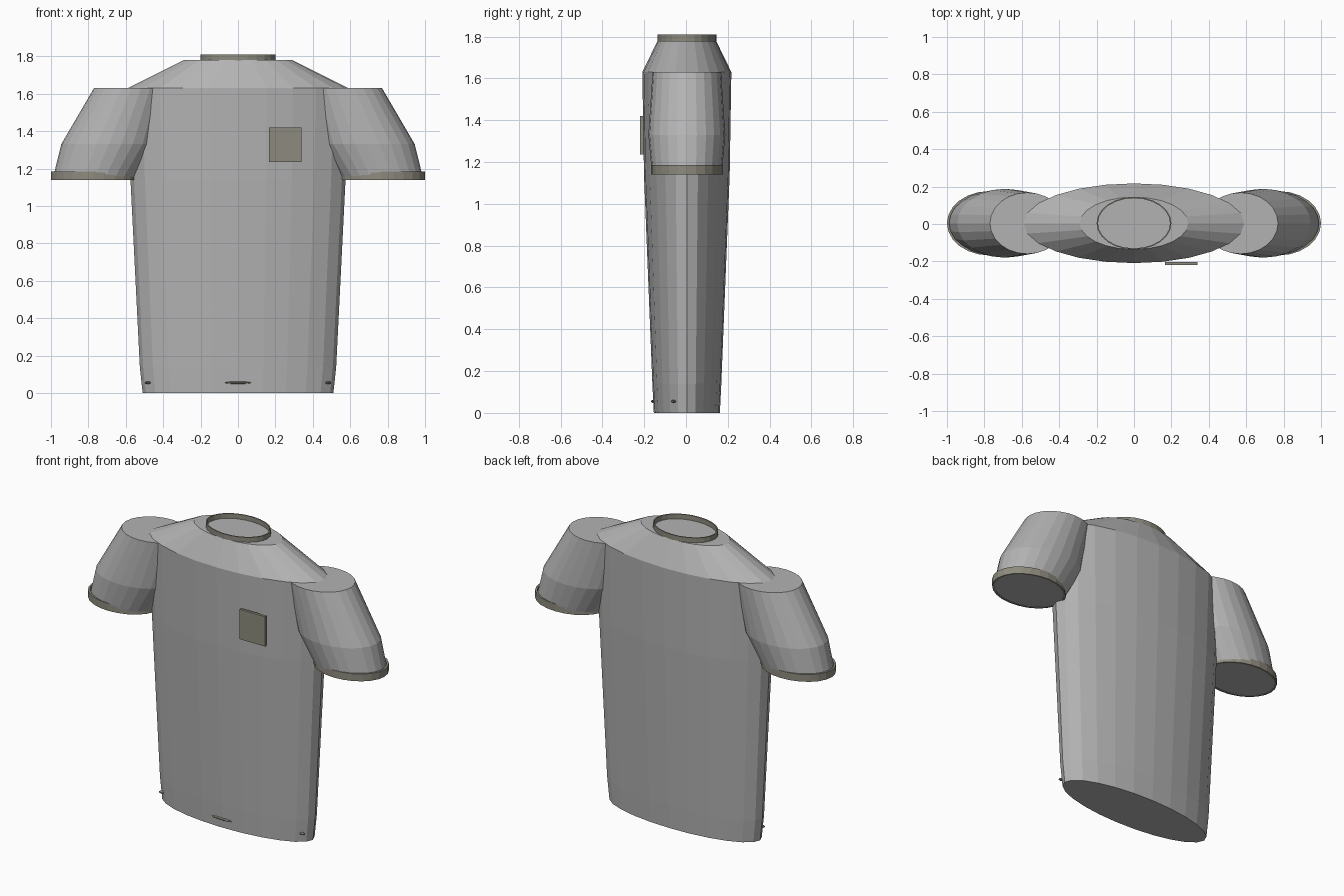
import bpy
import bmesh
from math import cos, sin, pi

cube = bpy.data.objects.get("Cube")
if cube:
    bpy.data.objects.remove(cube, do_unlink=True)

SIDES = 24
MID_Y = 0.004


def material(name, rgb):
    m = bpy.data.materials.new(name)
    m.use_nodes = True
    m.diffuse_color = (*rgb, 1)
    m.node_tree.nodes["Principled BSDF"].inputs["Base Color"].default_value = (*rgb, 1)
    return m


fabric = material("grey fabric", (0.45, 0.45, 0.45))
trim = material("olive grey trim", (0.27, 0.26, 0.21))


def finish(name, bm, mat):
    bmesh.ops.recalc_face_normals(bm, faces=bm.faces)
    mesh = bpy.data.meshes.new(name)
    bm.to_mesh(mesh)
    bm.free()
    mesh.materials.append(mat)
    obj = bpy.data.objects.new(name, mesh)
    bpy.context.collection.objects.link(obj)
    return obj


def loft(name, rings, mat, tube=False):
    """Join ellipses (centre x, z, radius x, radius y); a tube closes on itself."""
    bm = bmesh.new()
    loops = []
    for cx, z, rx, ry in rings:
        angles = [2 * pi * i / SIDES for i in range(SIDES)]
        loops.append([bm.verts.new((cx + rx * cos(a), MID_Y + ry * sin(a), z)) for a in angles])
    pairs = list(zip(loops, loops[1:]))
    if tube:
        pairs.append((loops[-1], loops[0]))
    else:
        bm.faces.new(loops[0])
        bm.faces.new(loops[-1])
    for low, high in pairs:
        for i in range(SIDES):
            j = (i + 1) % SIDES
            bm.faces.new((low[i], low[j], high[j], high[i]))
    return finish(name, bm, mat)


def band(name, cx, bottom, top, rx, ry, wall):
    """Thin open elliptical band."""
    loft(name, [(cx, bottom, rx, ry), (cx, top, rx, ry),
                (cx, top, rx - wall, ry - wall), (cx, bottom, rx - wall, ry - wall)], trim, True)


# Torso with sloping shoulders
loft("torso", [(0, 0, 0.51, 0.158), (0, 0.14, 0.525, 0.165), (0, 1.14, 0.575, 0.205),
               (0, 1.63, 0.59, 0.213), (0, 1.78, 0.29, 0.14)], fabric)

# Neck band
band("collar", 0, 1.775, 1.81, 0.2, 0.141, 0.007)

# Short sleeves with cuffs
for side, s in (("left", 1), ("right", -1)):
    loft(side + "_sleeve", [(s * 0.772, 1.142, 0.219, 0.167), (s * 0.69, 1.33, 0.255, 0.184),
                            (s * 0.57, 1.63, 0.2, 0.164)], fabric)
    band(side + "_cuff", s * 0.772, 1.14, 1.185, 0.228, 0.172, 0.012)


# Chest pocket
bm = bmesh.new()
bmesh.ops.create_cube(bm, size=1)
bmesh.ops.scale(bm, vec=(0.175, 0.016, 0.185), verts=bm.verts)
pocket = finish("chest_pocket", bm, trim)
pocket.location = (0.253, -0.212, 1.328)

# Small stitches showing along the front hem
for name, x, y, half in (("hem_stitch_middle", 0, -0.156, 0.07),
                         ("hem_stitch_left", 0.482, -0.06, 0.016),
                         ("hem_stitch_right", -0.482, -0.06, 0.016)):
    bm = bmesh.new()
    bmesh.ops.create_uvsphere(bm, u_segments=12, v_segments=6, radius=1)
    bmesh.ops.scale(bm, vec=(half, 0.012, 0.007), verts=bm.verts)
    finish(name, bm, trim).location = (x, y, 0.055)
